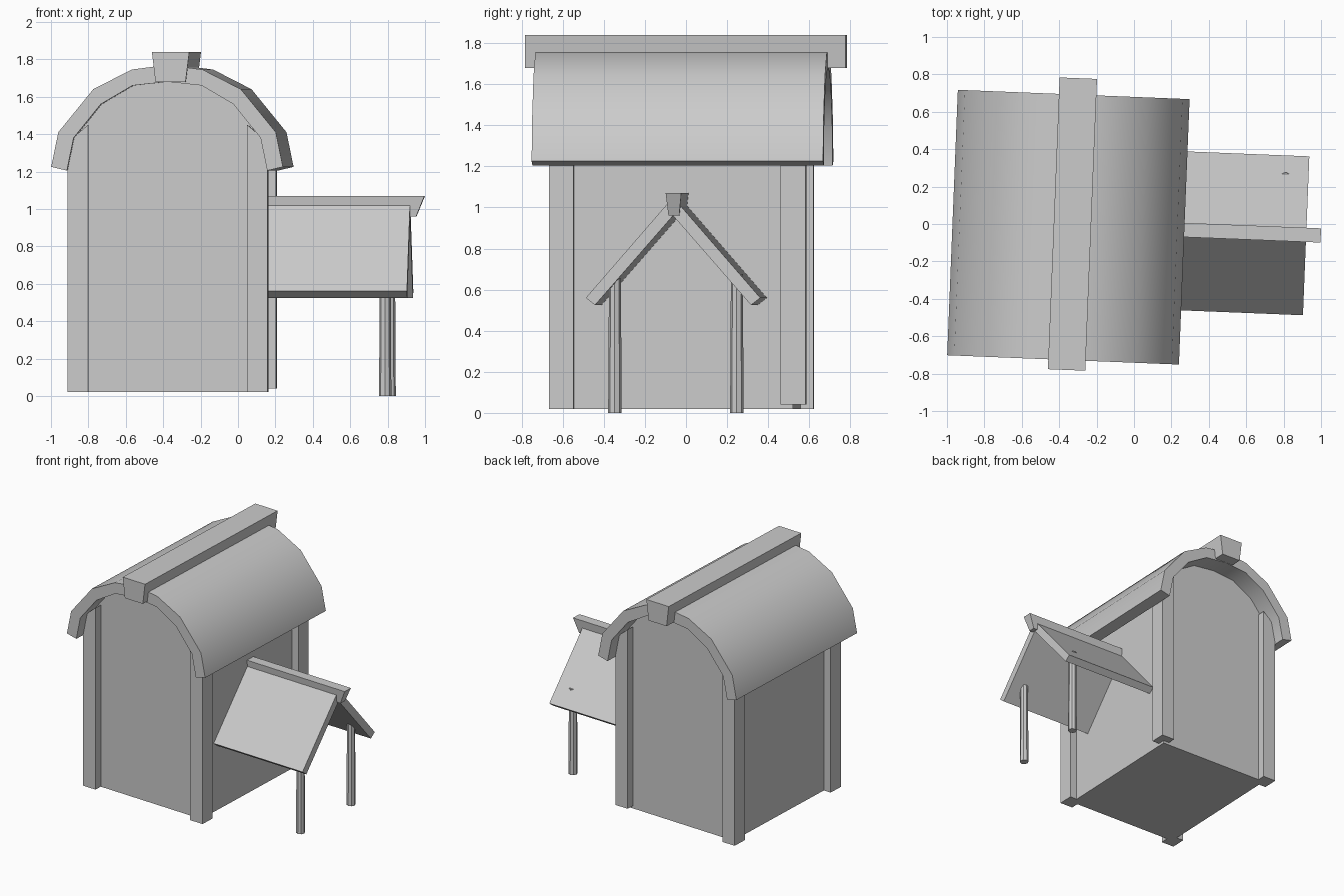
import bpy, bmesh
from math import radians
from mathutils import Matrix

if "Cube" in bpy.data.objects:
    bpy.data.objects.remove(bpy.data.objects["Cube"])

# whole model is turned slightly about the house centre
PLACE = Matrix.Translation((-0.351, -0.022, 0)) @ Matrix.Rotation(radians(-2.3), 4, 'Z')


def finish(name, bm):
    bmesh.ops.recalc_face_normals(bm, faces=bm.faces)
    me = bpy.data.meshes.new(name)
    bm.to_mesh(me)
    bm.free()
    ob = bpy.data.objects.new(name, me)
    bpy.context.collection.objects.link(ob)
    ob.matrix_world = PLACE
    return ob


def prism(name, profile, a, b, axis='y'):
    """Extrude a (side, z) profile along the local y or x axis from a to b."""
    bm = bmesh.new()
    place = (lambda s, z, t: (s, t, z)) if axis == 'y' else (lambda s, z, t: (t, s, z))
    ends = [[bm.verts.new(place(s, z, t)) for s, z in profile] for t in (a, b)]
    bm.faces.new(ends[0])
    bm.faces.new(ends[1])
    n = len(profile)
    for i in range(n):
        j = (i + 1) % n
        bm.faces.new((ends[0][i], ends[0][j], ends[1][j], ends[1][i]))
    return finish(name, bm)


def mirrored(half):
    """Complete a symmetric arch from its right half (eave to top centre)."""
    return half + [(-x, z) for x, z in reversed(half[:-1])]


# house walls with arched gables, set in behind the corner posts
prism("walls", mirrored([(.475, .02), (.475, 1.415), (.355, 1.565),
                         (.185, 1.665), (0, 1.685)]), -.562, .562)

# corner posts with tops cut to the roof
for sx in (-1, 1):
    for sy in (-1, 1):
        base = .04 if sx > 0 and sy > 0 else .02
        post = [(.535, base), (.535, 1.22), (.502, 1.385), (.425, 1.45), (.425, base)]
        prism("corner_post", [(sx * x, z) for x, z in post], sy * .505, sy * .625)

# barrel roof shell
outer = mirrored([(.620, 1.225), (.582, 1.41), (.395, 1.64), (.19, 1.745), (0, 1.77)])
inner = mirrored([(.536, 1.205), (.5, 1.38), (.355, 1.56), (.185, 1.66), (0, 1.68)])
bm = bmesh.new()
rings = [[[bm.verts.new((x, y, z)) for x, z in line] for line in (outer, inner)]
         for y in (-.705, .715)]
(fo, fi), (bo, bi) = rings
for i in range(len(outer) - 1):
    for p, q in ((fo, bo), (bo, bi), (bi, fi), (fi, fo)):
        bm.faces.new((p[i], p[i + 1], q[i + 1], q[i]))
for i in (0, -1):
    bm.faces.new((fo[i], bo[i], bi[i], fi[i]))
roof = finish("barrel_roof", bm)
bpy.context.view_layer.objects.active = roof
roof.select_set(True)
bpy.ops.object.shade_smooth_by_angle(angle=radians(45))

# main ridge beam
prism("ridge_beam", [(-.06, 1.68), (.101, 1.68), (.121, 1.84), (-.079, 1.84)], -.758, .803)

# porch roof slabs
PY = .010
for s, side in ((-1, "front"), (1, "back")):
    slab = [(0, 1.05), (.425, .56), (.38, .525), (0, .96)]
    prism("porch_roof_" + side, [(PY + s * y, z) for y, z in slab], .47, 1.272, 'x')

# porch ridge beam with a raked outer end
BY = .015
beam = prism("porch_ridge_beam", [(BY - .026, .96), (BY + .026, .96),
                                  (BY + .038, 1.07), (BY - .038, 1.07)], .47, 1.350, 'x')
for v in beam.data.vertices:
    if v.co.x > 1 and v.co.z < 1:
        v.co.x -= .045

# porch posts
for s, height in ((-1, .655), (1, .675)):
    bm = bmesh.new()
    bmesh.ops.create_cone(bm, cap_ends=True, segments=8, radius1=.033, radius2=.029, depth=height,
                          matrix=Matrix.Translation((1.15, .019 + s * .297, height / 2)))
    finish("porch_post", bm)
